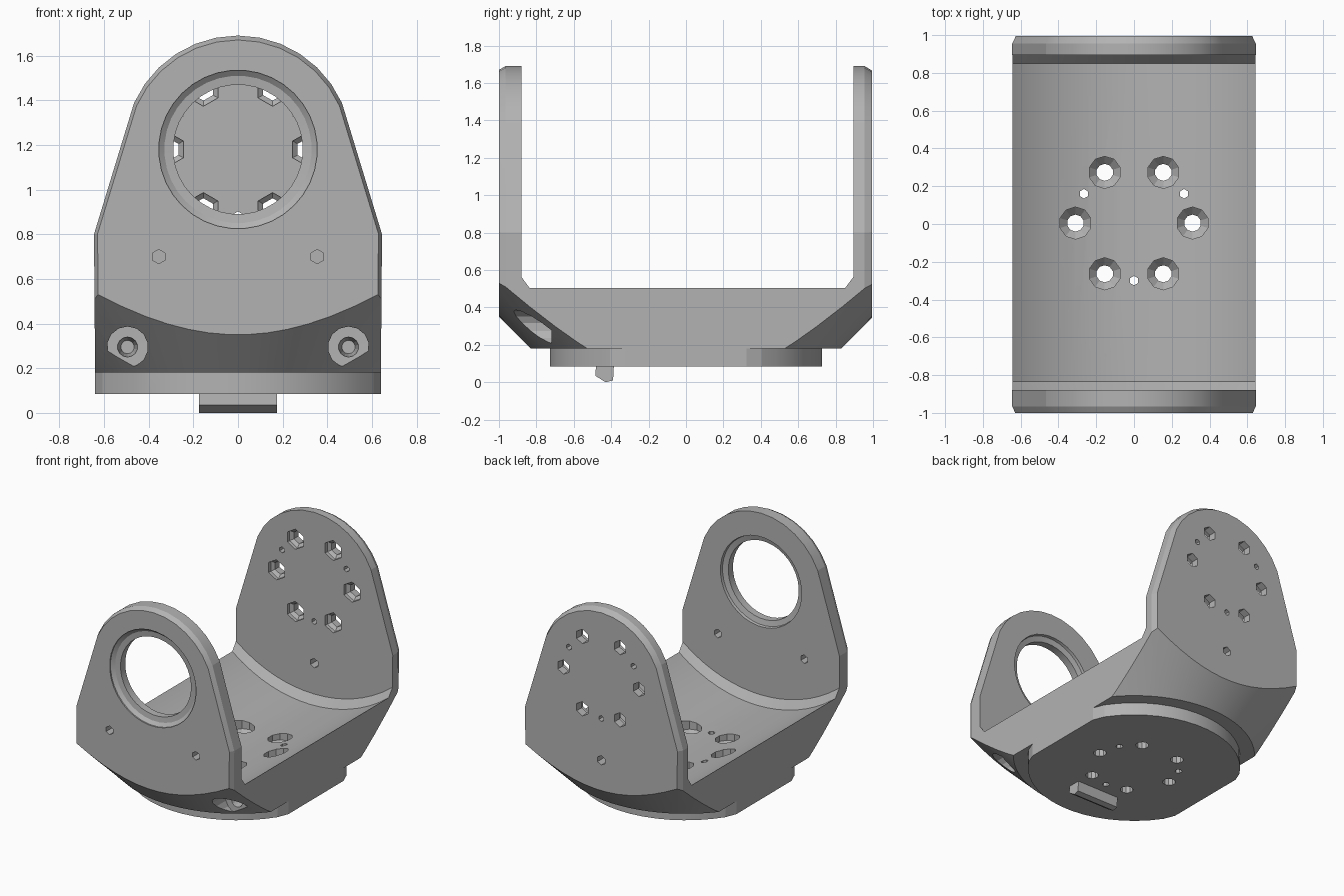
import bpy, bmesh
from math import sin, cos, pi, radians, sqrt

cube = bpy.data.objects.get("Cube")
if cube:
    bpy.data.objects.remove(cube, do_unlink=True)

grey = bpy.data.materials.new("satin grey")
grey.use_nodes = True
grey.diffuse_color = (0.45, 0.45, 0.45, 1)
grey.node_tree.nodes["Principled BSDF"].inputs["Base Color"].default_value = (0.45, 0.45, 0.45, 1)

HALF_WIDTH = 0.64
HUB = 1.18          # height of the pivot axis


def loft(name, sections):
    """Closed solid through matching rings of 3D points."""
    bm = bmesh.new()
    rings = [[bm.verts.new(p) for p in ring] for ring in sections]
    n = len(rings[0])
    for a, b in zip(rings, rings[1:]):
        for i in range(n):
            j = (i + 1) % n
            bm.faces.new((a[i], a[j], b[j], b[i]))
    bm.faces.new(rings[0])
    bm.faces.new(rings[-1])
    bmesh.ops.recalc_face_normals(bm, faces=bm.faces)
    mesh = bpy.data.meshes.new(name)
    bm.to_mesh(mesh)
    bm.free()
    mesh.materials.append(grey)
    obj = bpy.data.objects.new(name, mesh)
    bpy.context.collection.objects.link(obj)
    return obj


def turned(name, profile, axis="Z", at=(0, 0), sides=12, limit=9):
    """Round solid from (radius, position) pairs along an axis, clipped in x."""
    rings = []
    for r, t in profile:
        ring = []
        for i in range(sides):
            a = 2 * pi * (i + 0.5) / sides
            u = max(-limit, min(limit, at[0] + r * cos(a)))
            v = at[1] + r * sin(a)
            ring.append((u, v, t) if axis == "Z" else (u, t, v))
        rings.append(ring)
    return loft(name, rings)


def combine(target, tool, operation="DIFFERENCE"):
    mod = target.modifiers.new("cut", "BOOLEAN")
    mod.operation = operation
    mod.solver = "EXACT"
    mod.object = tool
    bpy.context.view_layer.update()
    graph = bpy.context.evaluated_depsgraph_get()
    result = bpy.data.meshes.new_from_object(target.evaluated_get(graph))
    target.modifiers.clear()
    target.data = result
    bpy.data.objects.remove(tool, do_unlink=True)


# Full-length block with the arched plate outline and softened end edges
outline = [(HALF_WIDTH, 0.18), (0.645, 0.8)]
for i in range(13):
    a = radians(24 + 11 * i)
    outline.append((0.51 * cos(a), HUB + 0.51 * sin(a)))
outline += [(-0.645, 0.8), (-HALF_WIDTH, 0.18)]


def end_ring(y, s):
    return [(x * s, y, 0.9 + (z - 0.9) * s) for x, z in outline]


bracket = loft("bracket", [end_ring(-1, 0.975), end_ring(-0.965, 1),
                           end_ring(0.955, 1), end_ring(0.995, 0.97)])

# Conical underside
combine(bracket, turned("cone", [(0.83, 0.18), (2.83, 2.18)], sides=72), "INTERSECT")

# Round mounting pad, flattened at the sides
combine(bracket, turned("pad", [(0.73, 0.085), (0.73, 0.2)], sides=48, limit=HALF_WIDTH), "UNION")


# Trough between the two plates, with a sloped sill at each end
def trough_ring(y, lift):
    xs = [0.08 * i for i in range(-10, 11)]
    ring = [(x, y, 1.32 + lift - sqrt(1.04 ** 2 - x * x)) for x in xs]
    return ring + [(0.8, y, 2.5), (-0.8, y, 2.5)]


combine(bracket, loft("trough", [trough_ring(-0.88, 0.06), trough_ring(-0.835, 0),
                                 trough_ring(0.85, 0), trough_ring(0.895, 0.06)]))

# Bearing hole in the front plate, stepped on both faces
combine(bracket, turned("bearing_hole", [(0.355, -1.1), (0.355, -0.99), (0.33, -0.97), (0.29, -0.965),
                                         (0.29, -0.91), (0.33, -0.9), (0.35, -0.8)],
                        "Y", (0, HUB), 36))

for side in (-1, 1):
    # Small front plate holes
    combine(bracket, turned("pin_hole", [(0.032, -1.1), (0.032, -0.8)], "Y", (side * 0.355, 0.7), 6))
    # Counterbored screw holes in the front slope
    combine(bracket, turned("slope_hole", [(0.092, -1.1), (0.092, -0.72), (0.045, -0.719), (0.03, -0.6)],
                            "Y", (side * 0.495, 0.295), 14))

# Matching bolt circles in the floor and in the back plate
bolts = [(0.31 * cos(i * pi / 3), 0.31 * sin(i * pi / 3)) for i in range(6)]
pins = [(0.265, 0.16), (-0.265, 0.16), (0, -0.3)]
for u, v in bolts:
    combine(bracket, turned("floor_bolt", [(0.085, 0.6), (0.085, 0.24), (0.045, 0.2), (0.045, 0)],
                            "Z", (u, v + 0.005), 10))
    combine(bracket, turned("plate_bolt", [(0.075, 0.8), (0.075, 0.92), (0.05, 0.94), (0.06, 1.1)],
                            "Y", (u, HUB + v), 6))
for u, v in pins:
    combine(bracket, turned("floor_pin", [(0.025, 0.6), (0.025, 0)], "Z", (u, v), 6))
    combine(bracket, turned("plate_pin", [(0.022, 0.8), (0.022, 1.1)], "Y", (u, HUB + v), 6))
combine(bracket, turned("plate_low_hole", [(0.035, 0.8), (0.035, 1.1)], "Y", (0, 0.57), 6))

# Locating key under the pad
key = [(-0.48, 0.1), (-0.485, 0.035), (-0.43, 0), (-0.39, 0.01), (-0.385, 0.1)]
locating_key = loft("locating_key", [[(x, y, z) for y, z in key] for x in (-0.175, 0.175)])

# Smooth shading on the rounded surfaces
bpy.ops.object.select_all(action="DESELECT")
bracket.select_set(True)
bpy.context.view_layer.objects.active = bracket
bpy.ops.object.shade_smooth_by_angle(angle=radians(12))
